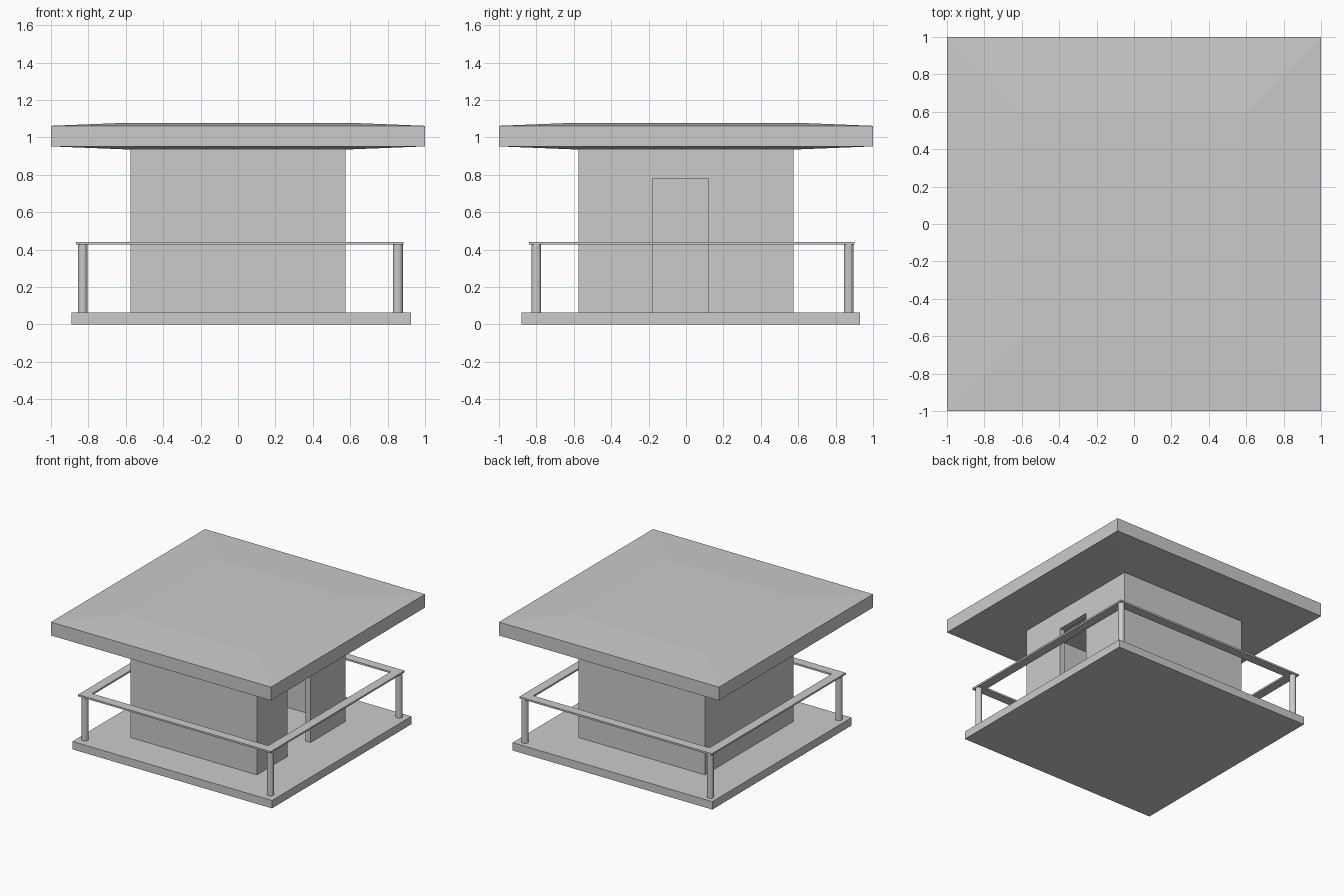
import bpy, bmesh

if "Cube" in bpy.data.objects:
    bpy.data.objects.remove(bpy.data.objects["Cube"])


def finish(name, bm):
    bmesh.ops.recalc_face_normals(bm, faces=bm.faces)
    mesh = bpy.data.meshes.new(name)
    bm.to_mesh(mesh)
    bm.free()
    ob = bpy.data.objects.new(name, mesh)
    bpy.context.collection.objects.link(ob)
    return ob


def loft(name, layers, capped=True):
    """Stack rectangles (x0, x1, y0, y1, z); optionally close into a ring."""
    bm = bmesh.new()
    rings = [[bm.verts.new((x, y, z)) for x, y in
              ((x0, y0), (x1, y0), (x1, y1), (x0, y1))]
             for x0, x1, y0, y1, z in layers]
    pairs = list(zip(rings, rings[1:]))
    if capped:
        bm.faces.new(rings[0])
        bm.faces.new(rings[-1])
    else:
        pairs.append((rings[-1], rings[0]))
    for a, b in pairs:
        for i in range(4):
            j = (i + 1) % 4
            bm.faces.new((a[i], a[j], b[j], b[i]))
    return finish(name, bm)


def box(name, x0, x1, y0, y1, z0, z1):
    return loft(name, [(x0, x1, y0, y1, z0), (x0, x1, y0, y1, z1)])


# Floor slab
FLOOR = 0.065
box("floor_slab", -0.89, 0.925, -0.88, 0.93, 0, FLOOR)

# Hollow room: square wall ring with a doorway cut in the right side
W, T = 0.575, 0.045
I = W - T
walls = loft("walls", [(-W, W, -W, W, FLOOR), (-W, W, -W, W, 0.94),
                       (-I, I, -I, I, 0.94), (-I, I, -I, I, FLOOR)], capped=False)
cutter = box("door_cutter", 0.45, 0.7, -0.18, 0.12, -0.1, 0.78)
cutter.hide_render = True
mod = walls.modifiers.new("doorway", 'BOOLEAN')
mod.operation = 'DIFFERENCE'
mod.solver = 'EXACT'
mod.object = cutter
bpy.context.view_layer.objects.active = walls
bpy.ops.object.modifier_apply(modifier=mod.name)
bpy.data.objects.remove(cutter)

# Roof slab, slightly thicker over the room
loft("roof", [(-0.6, 0.6, -0.6, 0.6, 0.936), (-1, 1, -1, 1, 0.952),
              (-1, 1, -1, 1, 1.062), (-0.6, 0.6, -0.6, 0.6, 1.078)])

# Flat handrail running all the way round
X0, X1, Y0, Y1, R = -0.865, 0.885, -0.84, 0.90, 0.075
inner = (X0 + R, X1 - R, Y0 + R, Y1 - R)
outer = (X0, X1, Y0, Y1)
loft("handrail", [(*outer, 0.427), (*outer, 0.441),
                  (*inner, 0.441), (*inner, 0.427)], capped=False)

# Corner posts
for i, (x, y) in enumerate(((-0.83, -0.80), (0.855, -0.80),
                            (0.855, 0.87), (-0.83, 0.87))):
    bpy.ops.mesh.primitive_cylinder_add(vertices=12, radius=0.026, depth=0.37,
                                        location=(x, y, FLOOR + 0.182))
    bpy.context.object.name = f"rail_post_{i + 1}"
